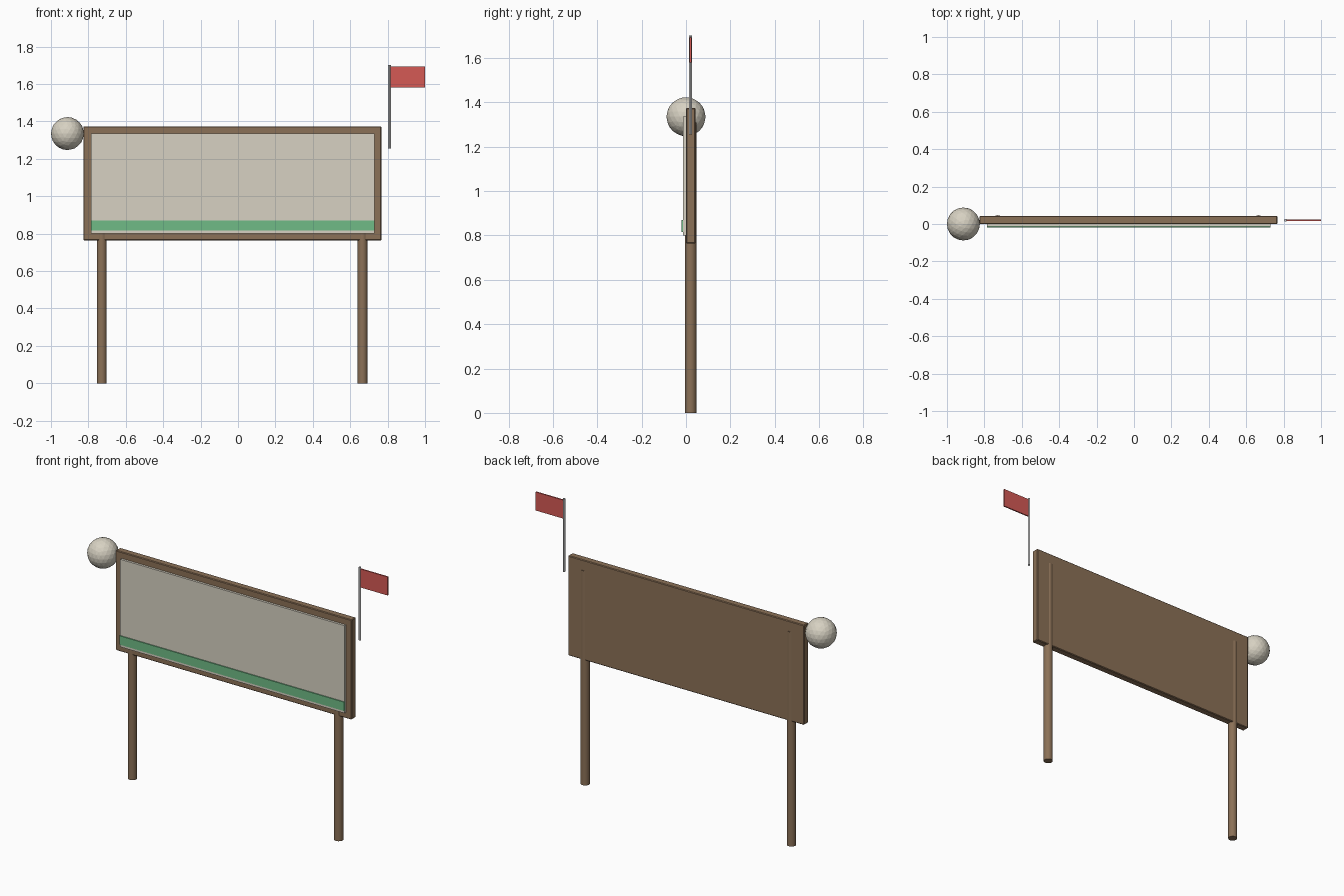
import bpy

default = bpy.data.objects.get("Cube")
if default:
    bpy.data.objects.remove(default, do_unlink=True)


def make_material(name, color):
    mat = bpy.data.materials.new(name)
    mat.use_nodes = True
    mat.diffuse_color = (*color, 1)
    mat.node_tree.nodes["Principled BSDF"].inputs["Base Color"].default_value = (*color, 1)
    return mat


wood = make_material("brown wood", (0.26, 0.165, 0.095))
cream = make_material("cream white", (0.68, 0.64, 0.54))
green = make_material("grass green", (0.16, 0.50, 0.24))
red = make_material("flag red", (0.66, 0.10, 0.09))
metal = make_material("pale grey metal", (0.60, 0.60, 0.60))


def finish(name, mat):
    obj = bpy.context.object
    obj.name = name
    obj.data.materials.append(mat)
    return obj


def box(name, mat, x, y, z, bevel=0):
    """Box spanning the given (min, max) ranges."""
    spans = (x, y, z)
    bpy.ops.mesh.primitive_cube_add(size=1, location=[(a + b) / 2 for a, b in spans])
    obj = finish(name, mat)
    obj.scale = [b - a for a, b in spans]
    bpy.ops.object.transform_apply(location=False, rotation=False, scale=True)
    if bevel:
        mod = obj.modifiers.new("soft edges", "BEVEL")
        mod.width = bevel
        mod.segments = 1
    return obj


def rod(name, mat, x, y, z, radius, sides):
    """Upright cylinder spanning the z range."""
    bpy.ops.mesh.primitive_cylinder_add(vertices=sides, radius=radius, depth=z[1] - z[0],
                                        location=(x, y, (z[0] + z[1]) / 2))
    obj = finish(name, mat)
    bpy.ops.object.shade_smooth_by_angle()
    return obj


# Sign board, face panel and grass strip
box("sign_board", wood, (-0.827, 0.767), (0, 0.043), (0.764, 1.374), bevel=0.004)
box("sign_face", cream, (-0.786, 0.73), (-0.014, 0.002), (0.80, 1.335))
box("grass_strip", green, (-0.786, 0.73), (-0.02, -0.012), (0.816, 0.87))

# Posts, slightly thicker than the board so they show on its back
for name, x in (("right_post", -0.728), ("left_post", 0.666)):
    rod(name, wood, x, 0.021, (0, 1.31), 0.026, 24)

# Ball at the upper corner
bpy.ops.mesh.primitive_ico_sphere_add(subdivisions=3, radius=0.088, location=(-0.912, 0, 1.335))
finish("ball", cream)

# Flag and its pole
rod("flag_pole", metal, 0.81, 0.02, (1.256, 1.702), 0.007, 12)
box("flag", red, (0.814, 1.0), (0.016, 0.024), (1.58, 1.693))
